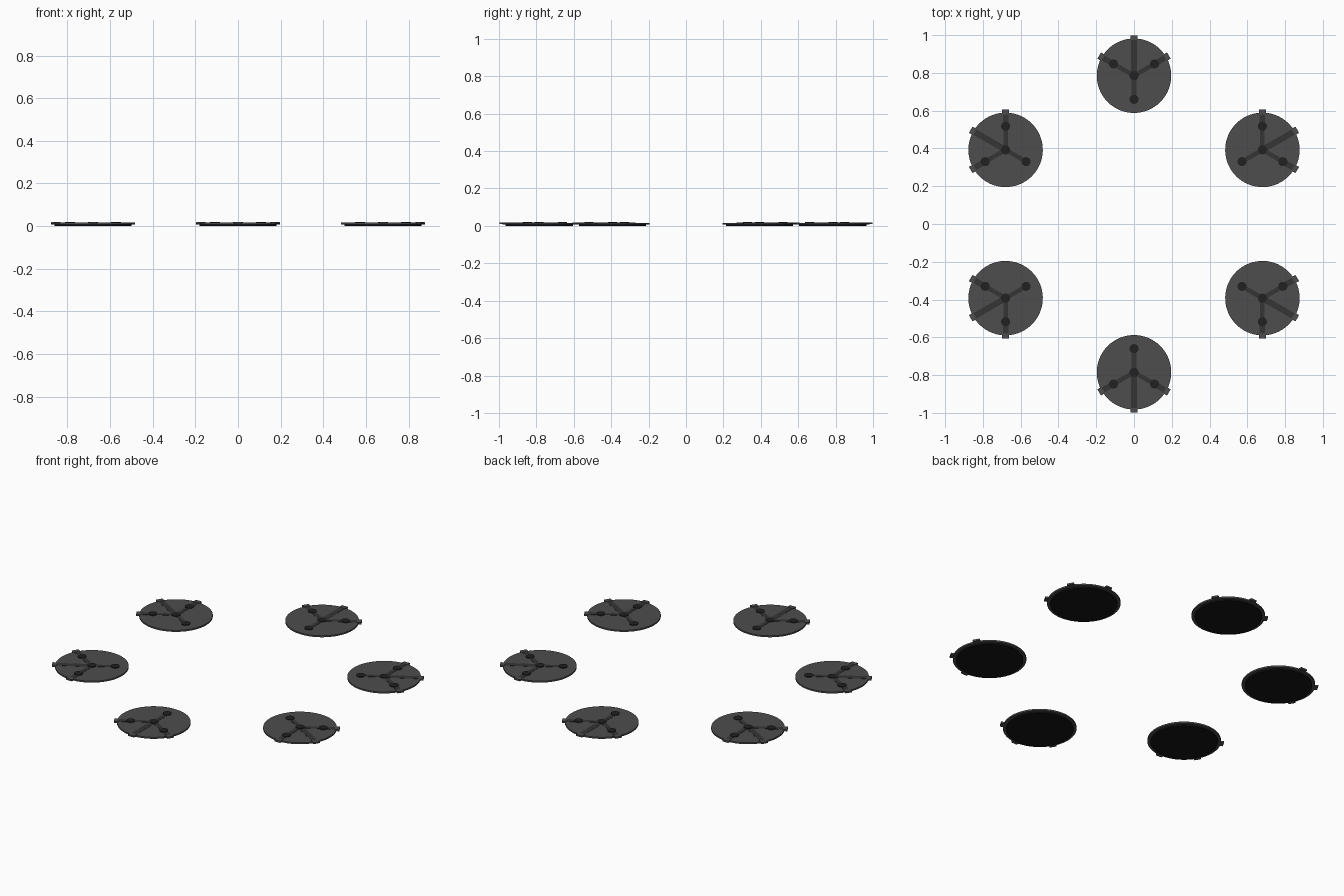
import bpy, bmesh, math
from mathutils import Matrix

if "Cube" in bpy.data.objects:
    bpy.data.objects.remove(bpy.data.objects["Cube"])

RING, R = 0.785, 0.197          # ring of pads, pad radius


def material(name, v):
    m = bpy.data.materials.new(name)
    m.diffuse_color = (v, v, v, 1)
    m.use_nodes = True
    m.node_tree.nodes["Principled BSDF"].inputs["Base Color"].default_value = m.diffuse_color
    return m


PLATE = material("plate_grey", 0.075)
BAR = material("bar_grey", 0.035)
DARK = material("dark_grey", 0.015)
BASE = material("base_black", 0.008)


def cylinder(bm, x, y, r, z0, z1, seg):
    bmesh.ops.create_cone(bm, cap_ends=True, segments=seg, radius1=r, radius2=r,
                          depth=z1 - z0, matrix=Matrix.Translation((x, y, (z0 + z1) / 2)))


def bar(bm, angle, r0, r1, width, z0, z1):
    # box lying along a radial direction of the pad
    m = (Matrix.Rotation(math.radians(angle), 4, 'Z')
         @ Matrix.Translation(((r0 + r1) / 2, 0, (z0 + z1) / 2))
         @ Matrix.Diagonal((r1 - r0, width, z1 - z0, 1)))
    bmesh.ops.create_cube(bm, size=1, matrix=m)


def base(bm):
    cylinder(bm, 0, 0, 0.18, 0, 0.009, 64)


def plate(bm):
    cylinder(bm, 0, 0, R, 0.007, 0.016, 64)


def arms(bm):
    # long outward strap, two side arms, short inward arm
    bar(bm, 0, 0, 0.2, 0.032, 0.014, 0.0168)
    for a in (-60, 60):
        bar(bm, a, 0, 0.11, 0.024, 0.014, 0.0175)
        bar(bm, a, 0.11, 0.2, 0.03, 0.014, 0.0172)
    bar(bm, 180, 0, 0.125, 0.024, 0.014, 0.0175)


def rim_clips(bm):
    for a in (-60, 0, 60):
        bar(bm, a, 0.188, 0.213, 0.038, 0.009, 0.0185)


def bolts(bm):
    cylinder(bm, 0, 0, 0.024, 0.014, 0.02, 24)
    for a in (-60, 60, 180):
        t = math.radians(a)
        cylinder(bm, 0.125 * math.cos(t), 0.125 * math.sin(t), 0.024, 0.014, 0.02, 24)


parts = (("pad_base", base, BASE), ("pad_plate", plate, PLATE), ("arms", arms, BAR),
         ("rim_clips", rim_clips, PLATE), ("bolts", bolts, DARK))

for name, build, mat in parts:
    bm = bmesh.new()
    build(bm)
    mesh = bpy.data.meshes.new(name)
    bm.to_mesh(mesh)
    bm.free()
    mesh.materials.append(mat)
    # six pads, each turned to face outward
    for k in range(6):
        a = math.radians(30 + 60 * k)
        ob = bpy.data.objects.new(f"{name}_{k + 1}", mesh)
        ob.location = (RING * math.cos(a), RING * math.sin(a), 0)
        ob.rotation_euler.z = a
        bpy.context.collection.objects.link(ob)
